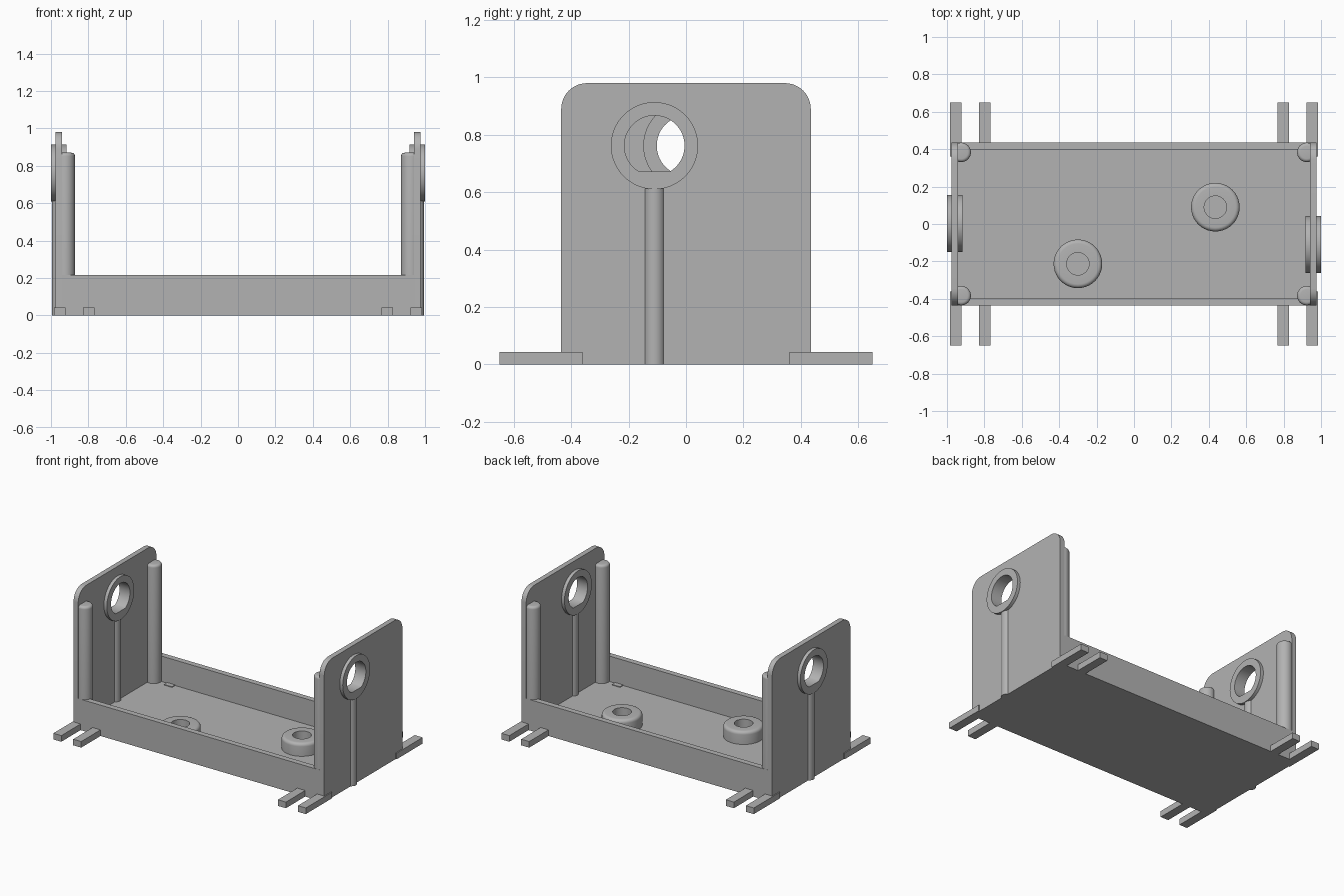
import bpy, bmesh, math
from mathutils import Matrix

cube = bpy.data.objects.get("Cube")
if cube:
    bpy.data.objects.remove(cube, do_unlink=True)

grey = bpy.data.materials.new("light_grey")
grey.use_nodes = True
colour = (0.45, 0.45, 0.45, 1)
grey.diffuse_color = colour
grey.node_tree.nodes["Principled BSDF"].inputs["Base Color"].default_value = colour


def add(name, mesh, smooth=False):
    obj = bpy.data.objects.new(name, mesh)
    bpy.context.collection.objects.link(obj)
    mesh.materials.clear()
    mesh.materials.append(grey)
    if smooth:
        bpy.ops.object.select_all(action='DESELECT')
        obj.select_set(True)
        bpy.context.view_layer.objects.active = obj
        bpy.ops.object.shade_smooth_by_angle(angle=math.radians(35))
    return obj


def box(name, x0, x1, y0, y1, z0, z1):
    bm = bmesh.new()
    bmesh.ops.create_cube(bm, size=1)
    for v in bm.verts:
        v.co = (x1 if v.co.x > 0 else x0, y1 if v.co.y > 0 else y0, z1 if v.co.z > 0 else z0)
    mesh = bpy.data.meshes.new(name)
    bm.to_mesh(mesh)
    bm.free()
    return add(name, mesh)


def lathe(name, profile, x, y, steps=40):
    """Spin an (r, z) profile about the vertical through x, y."""
    bm = bmesh.new()
    verts = [bm.verts.new((r, 0, z)) for r, z in profile]
    edges = [bm.edges.new(pair) for pair in zip(verts, verts[1:])]
    bmesh.ops.spin(bm, geom=verts + edges, cent=(0, 0, 0), axis=(0, 0, 1),
                   angle=math.tau, steps=steps)
    bmesh.ops.remove_doubles(bm, verts=bm.verts, dist=1e-4)
    bmesh.ops.recalc_face_normals(bm, faces=bm.faces)
    bmesh.ops.translate(bm, verts=bm.verts, vec=(x, y, 0))
    mesh = bpy.data.meshes.new(name)
    bm.to_mesh(mesh)
    bm.free()
    return add(name, mesh, True)


def arc(cx, cy, r, a0, a1, n):
    angles = [math.radians(a0 + (a1 - a0) * i / n) for i in range(n + 1)]
    return [(cx + r * math.cos(a), cy + r * math.sin(a)) for a in angles]


def plate(name, outlines, x, half):
    """Fill y-z outlines (inner ones are holes) and thicken along x."""
    curve = bpy.data.curves.new(name, 'CURVE')
    curve.dimensions = '2D'
    curve.fill_mode = 'BOTH'
    curve.extrude = half
    for points in outlines:
        spline = curve.splines.new('POLY')
        spline.points.add(len(points) - 1)
        for p, (u, v) in zip(spline.points, points):
            p.co = (u, v, 0, 1)
        spline.use_cyclic_u = True
    temp = bpy.data.objects.new(name + "_outline", curve)
    bpy.context.collection.objects.link(temp)
    graph = bpy.context.evaluated_depsgraph_get()
    mesh = bpy.data.meshes.new_from_object(temp.evaluated_get(graph))
    bpy.data.objects.remove(temp, do_unlink=True)
    bm = bmesh.new()
    bm.from_mesh(mesh)
    bmesh.ops.remove_doubles(bm, verts=bm.verts, dist=1e-4)
    bmesh.ops.recalc_face_normals(bm, faces=bm.faces)
    bm.to_mesh(mesh)
    bm.free()
    turn = Matrix.Rotation(math.pi / 2, 4, 'Z') @ Matrix.Rotation(math.pi / 2, 4, 'X')
    mesh.transform(Matrix.Translation((x, 0, 0)) @ turn)
    return add(name, mesh, True)


WALL_X, HALF_Y, TOP, CORNER, HOLE_Z = 0.958, 0.435, 0.98, 0.09, 0.762

# Tray floor and the two long rails
box("floor", -0.95, 0.95, -0.42, 0.42, 0, 0.038)
for side, s in (("front", -1), ("back", 1)):
    box(side + "_rail", -0.945, 0.945, *sorted((s * 0.395, s * HALF_Y)), 0, 0.217)

for side, s, hole_y in (("left", 1, -0.11), ("right", -1, 0.003)):
    # End wall with rounded top corners
    c, t = HALF_Y - CORNER, TOP - CORNER
    outline = [(-HALF_Y, 0), (HALF_Y, 0)] + arc(c, t, CORNER, 0, 90, 10) + arc(-c, t, CORNER, 90, 180, 10)
    plate(side + "_wall", [outline, arc(hole_y, HOLE_Z, 0.125, 0, 354, 59)], s * WALL_X, 0.018)

    # Raised ring round a hole with a flat bottom
    dip = math.degrees(math.asin(0.09 / 0.105))
    plate(side + "_ring", [arc(hole_y, HOLE_Z, 0.152, 0, 354, 59),
                           arc(hole_y, HOLE_Z, 0.105, -dip, 180 + dip, 44)], s * WALL_X, 0.041)

    # Round rib below the ring
    lathe(side + "_rib", [(0, 0), (0.037, 0), (0.037, 0.63), (0, 0.63)], s * WALL_X, hole_y)

    for end, e in (("front", -1), ("back", 1)):
        # Corner post with rounded top
        post = [(0, 0.01), (0.052, 0.01)] + arc(0.034, 0.852, 0.018, 0, 90, 5) + [(0, 0.87)]
        lathe(f"{side}_{end}_post", post, s * 0.924, e * 0.383)

        # Pair of flat feet
        for label, x in (("outer", 0.952), ("inner", 0.797)):
            box(f"{side}_{end}_{label}_foot", s * x - 0.031, s * x + 0.031,
                *sorted((e * 0.36, e * 0.65)), 0, 0.043)

# Hollow bosses on the floor
boss = [(0.13, 0.03)] + arc(0.108, 0.106, 0.022, 0, 90, 5) + [(0.06, 0.128), (0.06, 0.04), (0, 0.04)]
lathe("left_boss", boss, 0.435, 0.09)
lathe("right_boss", boss, -0.3, -0.213)
